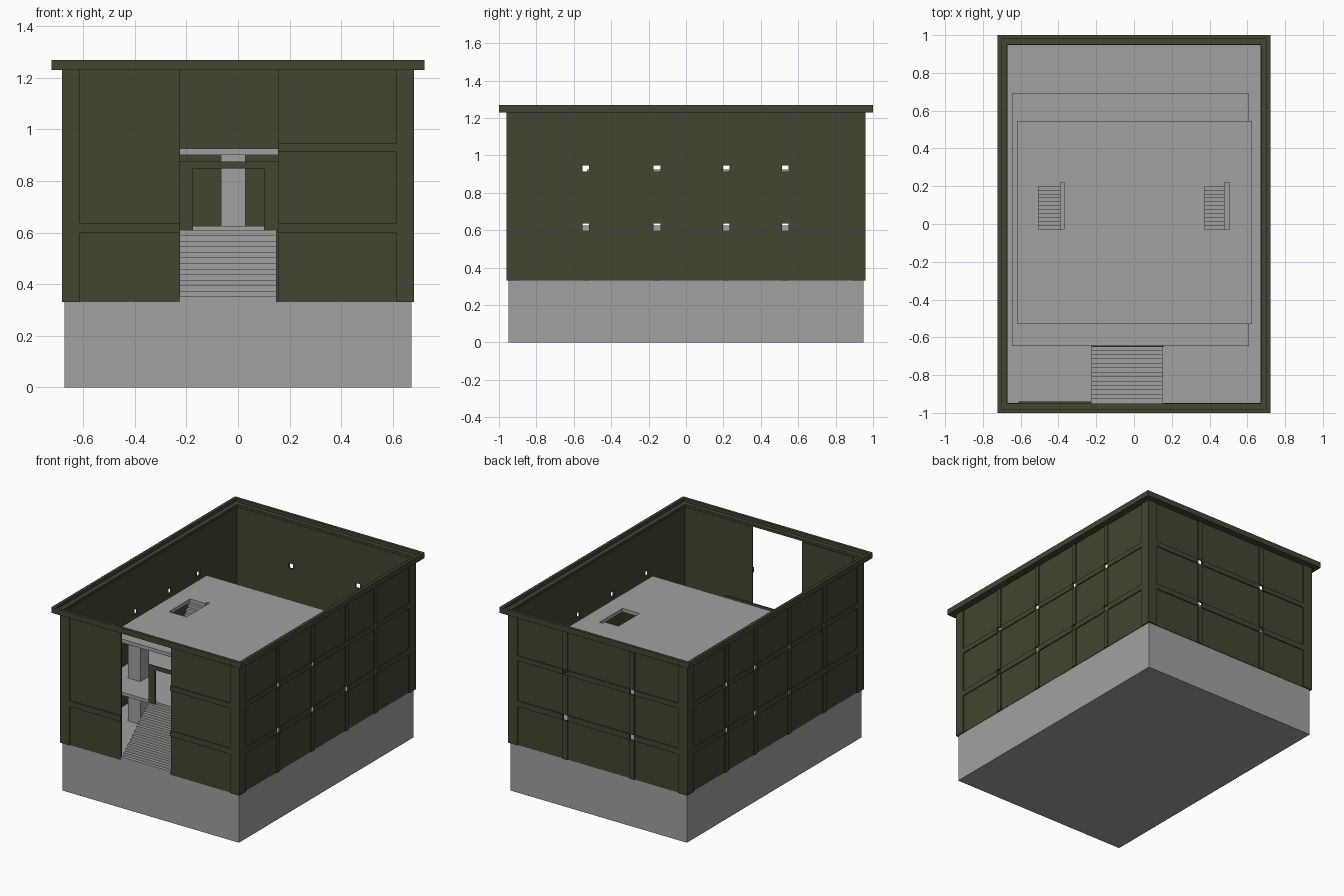
import bpy
import bmesh

cube = bpy.data.objects.get("Cube")
if cube:
    bpy.data.objects.remove(cube, do_unlink=True)


def material(name, color):
    m = bpy.data.materials.new(name)
    m.use_nodes = True
    m.diffuse_color = color
    m.node_tree.nodes["Principled BSDF"].inputs["Base Color"].default_value = color
    return m


CONCRETE = material("concrete grey", (0.355, 0.355, 0.355, 1))
OLIVE = material("dark olive", (0.058, 0.058, 0.032, 1))


def add_box(bm, x, y, z):
    """Add a box given (low, high) pairs on each axis."""
    verts = bmesh.ops.create_cube(bm, size=1)["verts"]
    for v in verts:
        for axis, (low, high) in enumerate((x, y, z)):
            v.co[axis] = min(low, high) if v.co[axis] < 0 else max(low, high)


def finish(name, bm, mat):
    bmesh.ops.recalc_face_normals(bm, faces=bm.faces)
    mesh = bpy.data.meshes.new(name)
    bm.to_mesh(mesh)
    bm.free()
    mesh.materials.append(mat)
    obj = bpy.data.objects.new(name, mesh)
    bpy.context.collection.objects.link(obj)
    return obj


def box(name, x, y, z, mat):
    bm = bmesh.new()
    add_box(bm, x, y, z)
    return finish(name, bm, mat)


def cut(target, cutter):
    mod = target.modifiers.new("cut", 'BOOLEAN')
    mod.operation = 'DIFFERENCE'
    mod.solver = 'EXACT'
    mod.object = cutter
    bpy.context.view_layer.objects.active = target
    bpy.ops.object.modifier_apply(modifier=mod.name)
    bpy.data.objects.remove(cutter, do_unlink=True)


def stairs(name, x, y, z, count, drop):
    """Stepped profile rising towards +y, extruded along x."""
    (y0, y1), (z0, z1) = y, z
    run, rise = (y1 - y0) / count, (z1 - z0) / count
    profile = [(y0, z0)]
    for i in range(count):
        profile += [(y0 + i * run, z0 + (i + 1) * rise),
                    (y0 + (i + 1) * run, z0 + (i + 1) * rise)]
    profile += [(y1, z1 - drop), (y0 + drop, z0)]
    bm = bmesh.new()
    face = bm.faces.new([bm.verts.new((x[0], py, pz)) for py, pz in profile])
    out = bmesh.ops.extrude_face_region(bm, geom=[face])["geom"]
    moved = [v for v in out if isinstance(v, bmesh.types.BMVert)]
    bmesh.ops.translate(bm, verts=moved, vec=(x[1] - x[0], 0, 0))
    return finish(name, bm, CONCRETE)


HX, HY = 0.6725, 0.95      # half size of the foundation
FLOOR, TOP = 0.33, 1.23    # foot and head of the outer walls
PROUD = 0.01               # projection of posts and bands

# Foundation
box("foundation", (-HX, HX), (-HY, HY), (0, FLOOR), CONCRETE)


def add_plate(bm, side, u, z, inner, outer):
    """Upright plate on one side; inner and outer are offsets from the foundation."""
    axis, sign = side
    half = HX if axis == "x" else HY
    depth = (sign * (half + inner), sign * (half + outer))
    if axis == "x":
        add_box(bm, depth, u, z)
    else:
        add_box(bm, u, depth, z)


def wall(name, side, start, end, posts, bands, inner=-0.003):
    """Panels framed by posts and bands, open where posts and bands cross."""
    us, zs = [start], [FLOOR]
    for p in posts:
        us += [p - 0.0175, p + 0.0175]
    for low, high in bands:
        zs += [low, high]
    us.append(end)
    zs.append(TOP)
    bm = bmesh.new()
    for i, u in enumerate(zip(us, us[1:])):
        for j, z in enumerate(zip(zs, zs[1:])):
            if i % 2 and j % 2:
                continue
            if i % 2 or j % 2:
                add_plate(bm, side, u, z, inner, PROUD)
            else:
                add_plate(bm, side, u, z, inner, 0.003)
    finish(name, bm, OLIVE)


# Outer walls
LOW, HIGH = (0.598, 0.637), (0.913, 0.947)
CX, CY = 0.6125, 0.89      # inner edges of the corner posts
side_posts = (-0.535, -0.155, 0.215, 0.53)
wall("left_wall", ("x", 1), -CY, CY, side_posts, (LOW, HIGH))
wall("right_wall", ("x", -1), -CY, CY, side_posts, (LOW, HIGH))
wall("back_wall", ("y", 1), -CX, CX, (-0.26, 0.25), (LOW, HIGH))
wall("front_wall_right", ("y", -1), -CX, -0.225, (), (LOW,), inner=-0.01)
wall("front_wall_left", ("y", -1), 0.155, CX, (), (LOW, HIGH))

# Corner posts, folded from two thin plates
for sx, xname in ((-1, "right"), (1, "left")):
    for sy, yname in ((-1, "front"), (1, "back")):
        bm = bmesh.new()
        z = (FLOOR, TOP)
        add_plate(bm, ("y", sy), (sx * CX, sx * (HX + PROUD)), z, -0.003, PROUD)
        add_plate(bm, ("x", sx), (sy * CY, sy * HY), z, -0.003, PROUD)
        finish(f"{yname}_{xname}_corner_post", bm, OLIVE)


def ring(name, inner, outer, z):
    """Rectangular frame; inner and outer are offsets from the foundation."""
    frame = box(name, (-HX - outer, HX + outer), (-HY - outer, HY + outer), z, OLIVE)
    hole = box("hole", (-HX - inner, HX + inner), (-HY - inner, HY + inner),
               (z[0] - 1, z[1] + 1), OLIVE)
    cut(frame, hole)


# Cornice: a flat shelf with a raised rim
ring("cornice_shelf", 0, 0.03, (TOP, 1.245))
ring("cornice_rim", 0.03, 0.05, (TOP, 1.268))

# Inner floors
box("middle_floor", (-0.645, 0.61), (-0.645, 0.69), (0.603, 0.625), CONCRETE)
roof = box("upper_floor", (-0.62, 0.625), (-0.53, 0.545), (0.9, 0.925), CONCRETE)
for x in ((-0.505, -0.37), (0.375, 0.505)):
    cut(roof, box("stairwell", x, (-0.03, 0.22), (0.8, 1), CONCRETE))

# Stairs
stairs("entrance_stairs", (-0.225, 0.15), (-0.95, -0.645), (FLOOR, 0.61), 13, 0.04)
stairs("right_inner_stairs", (-0.505, -0.39), (-0.03, 0.22), (0.625, 0.925), 12, 0.03)
stairs("left_inner_stairs", (0.375, 0.48), (-0.03, 0.22), (0.625, 0.925), 12, 0.03)

# Pillars on both storeys
for storey, z in (("lower", (FLOOR, 0.603)), ("upper", (0.625, 0.9))):
    for column, x in (("right", -0.475), ("centre", -0.0175), ("left", 0.45)):
        for row, y in (("front", -0.405), ("back", 0.405)):
            box(f"{storey}_{row}_{column}_pillar", (x - 0.0475, x + 0.0475),
                (y - 0.0475, y + 0.0475), z, CONCRETE)

# Door frame at the head of the entrance stairs
bm = bmesh.new()
depth = (-0.651, -0.644)
add_box(bm, (-0.225, -0.175), depth, (0.605, 0.848))
add_box(bm, (0.1, 0.155), depth, (0.605, 0.848))
add_box(bm, (-0.225, 0.155), depth, (0.848, 0.875))
finish("door_frame", bm, OLIVE)
